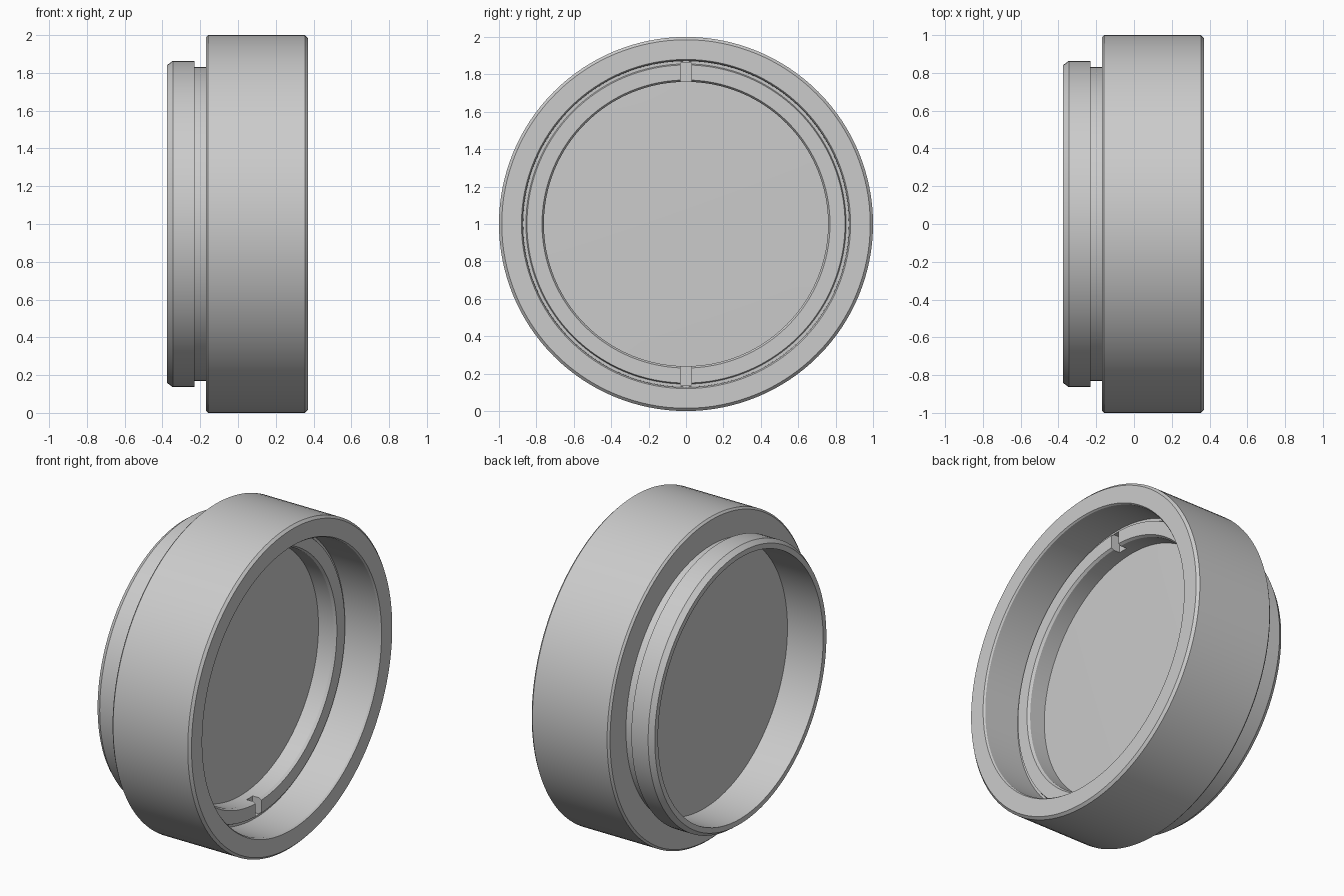
import bpy, bmesh, math
from mathutils import Matrix, Vector

cube = bpy.data.objects.get("Cube")
if cube:
    bpy.data.objects.remove(cube, do_unlink=True)

SEGMENTS = 128
CENTRE_Z = 1.0

grey = bpy.data.materials.new("plain grey")
grey.use_nodes = True
GREY = (0.6, 0.6, 0.6, 1.0)
grey.diffuse_color = GREY
grey.node_tree.nodes["Principled BSDF"].inputs["Base Color"].default_value = GREY


def finish(name, bm):
    """Turn a bmesh into a named, coloured, smooth-shaded object."""
    bmesh.ops.recalc_face_normals(bm, faces=bm.faces)
    mesh = bpy.data.meshes.new(name)
    bm.to_mesh(mesh)
    bm.free()
    mesh.materials.append(grey)
    obj = bpy.data.objects.new(name, mesh)
    bpy.context.collection.objects.link(obj)
    obj.location.z = CENTRE_Z
    return obj


def activate(obj):
    bpy.ops.object.select_all(action='DESELECT')
    obj.select_set(True)
    bpy.context.view_layer.objects.active = obj


def smooth(obj):
    activate(obj)
    bpy.ops.object.shade_smooth_by_angle(angle=math.radians(25))


def lathe(name, profile, closed=True):
    """Spin an (x, radius) profile around the x axis."""
    bm = bmesh.new()
    verts = [bm.verts.new((x, 0, r)) for x, r in profile]
    pairs = list(zip(verts, verts[1:]))
    if closed:
        pairs.append((verts[-1], verts[0]))
    edges = [bm.edges.new(p) for p in pairs]
    bmesh.ops.spin(bm, geom=verts + edges, cent=(0, 0, 0), axis=(1, 0, 0),
                   angle=2 * math.pi, steps=SEGMENTS)
    bmesh.ops.remove_doubles(bm, verts=bm.verts, dist=1e-5)
    return finish(name, bm)


# Outer housing with the narrower mounting collar at the rear
housing = lathe("housing", [
    (-0.375, 0.81), (-0.375, 0.842), (-0.345, 0.864), (-0.23, 0.864),
    (-0.23, 0.832), (-0.17, 0.832), (-0.17, 0.988), (-0.158, 1.0),
    (0.355, 1.0), (0.37, 0.985), (0.37, 0.88), (0.36, 0.873),
    (0.07, 0.87), (0.07, 0.81),
])
smooth(housing)

# Retaining ring seated in the front bore
ring = lathe("retaining_ring", [
    (-0.02, 0.76), (0.125, 0.76), (0.14, 0.77), (0.14, 0.85),
    (0.125, 0.856), (0.125, 0.873), (-0.02, 0.873),
])

# Spanner slots at the top and bottom of the ring
bm = bmesh.new()
for side in (1, -1):
    bmesh.ops.create_cube(bm, size=1, matrix=Matrix.Translation(
        Vector((0.13, 0, side * 0.80))) @ Matrix.Diagonal((0.10, 0.06, 0.12, 1)))
cutter = finish("slot_cutter", bm)
cutter.hide_render = True
cut = ring.modifiers.new("slots", 'BOOLEAN')
cut.operation = 'DIFFERENCE'
cut.solver = 'EXACT'
cut.object = cutter
activate(ring)
bpy.ops.object.modifier_apply(modifier=cut.name)
bpy.data.objects.remove(cutter, do_unlink=True)
smooth(ring)

# Gently domed disc filling the opening
R, SAG = 0.811, 0.008
steps = [i / 6 for i in range(7)]
front = [(0.02 + SAG * (1 - t * t), R * t) for t in steps]
back = [(-0.13 - SAG * (1 - t * t), R * t) for t in reversed(steps)]
disc = lathe("glass_disc", front + back, closed=False)
smooth(disc)
